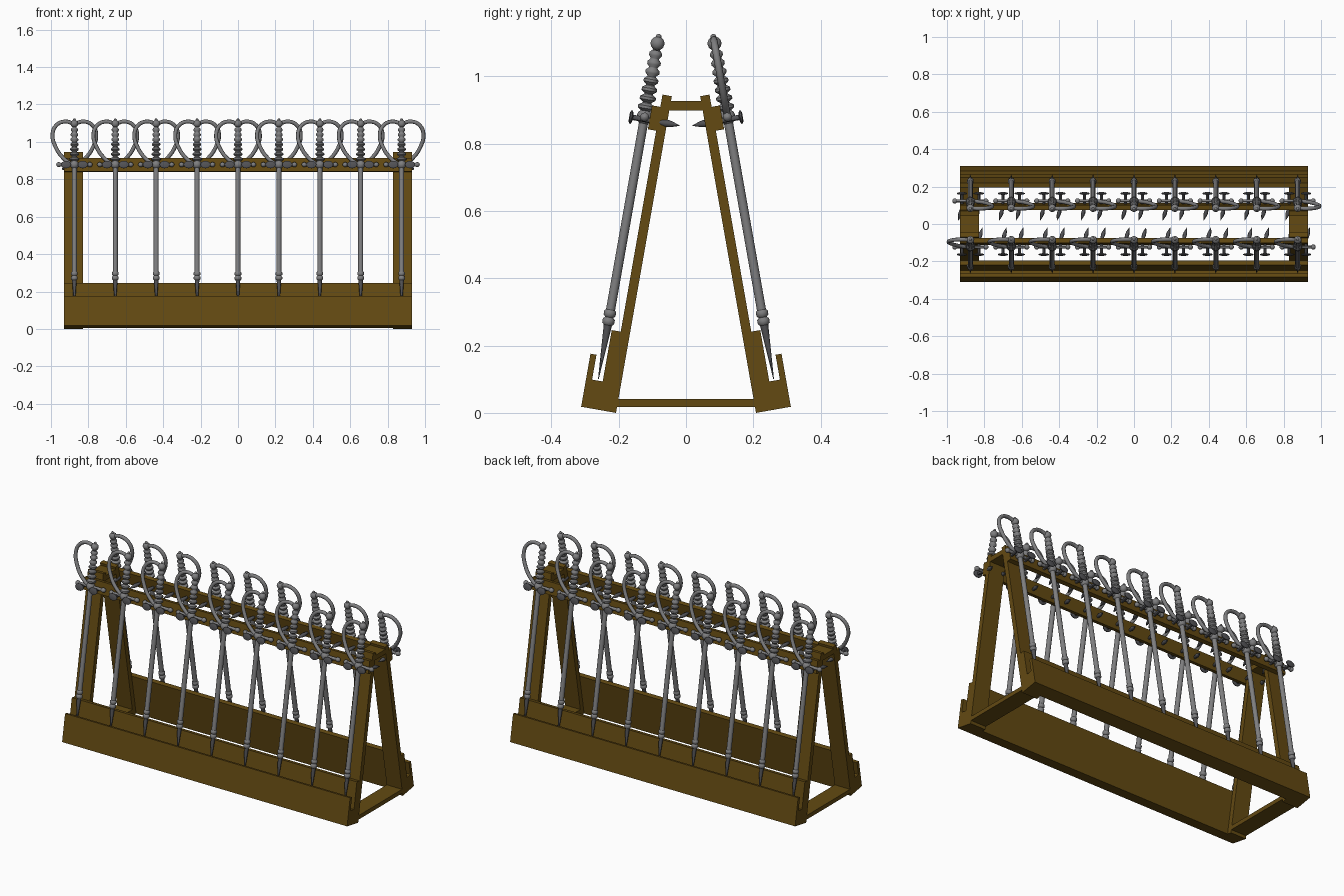
import bpy, bmesh, math
from mathutils import Matrix, Vector

cube = bpy.data.objects.get("Cube")
if cube:
    bpy.data.objects.remove(cube, do_unlink=True)


def material(name, color):
    m = bpy.data.materials.new(name)
    m.use_nodes = True
    m.diffuse_color = (*color, 1)
    m.node_tree.nodes["Principled BSDF"].inputs["Base Color"].default_value = (*color, 1)
    return m


WOOD = material("brown wood", (0.125, 0.068, 0.006))
STEEL = material("grey steel", (0.21, 0.21, 0.215))
DARK = material("dark steel", (0.085, 0.085, 0.092))

# Leaning frame of one side: x along the rack, y inward, z up the slope
LEAN = Matrix.Translation((0, -0.208, 0)) @ Matrix.Rotation(math.radians(-10), 4, "X")
SIDES = {"front": LEAN, "back": Matrix.Rotation(math.pi, 4, "Z") @ LEAN}


def place(name, mesh, matrix):
    ob = bpy.data.objects.new(name, mesh)
    bpy.context.collection.objects.link(ob)
    ob.matrix_world = matrix
    return ob


def finish(bm, name, mat, smooth=True):
    bmesh.ops.recalc_face_normals(bm, faces=bm.faces)
    mesh = bpy.data.meshes.new(name)
    bm.to_mesh(mesh)
    bm.free()
    mesh.materials.append(mat)
    if smooth:
        for p in mesh.polygons:
            p.use_smooth = True
        mesh.set_sharp_from_angle(angle=math.radians(45))
    return mesh


def box(name, xs, ys, zs, matrix=Matrix()):
    bm = bmesh.new()
    bmesh.ops.create_cube(bm, size=1)
    for v in bm.verts:
        for i, (a, b) in enumerate((xs, ys, zs)):
            v.co[i] = a if v.co[i] < 0 else b
    place(name, finish(bm, name, WOOD, False), matrix)


def lathe(bm, profile, matrix=Matrix(), sides=12):
    """Revolve (radius, height) points about z, then move into place."""
    rings = []
    for r, z in profile:
        rings.append([bm.verts.new(matrix @ Vector((
            r * math.cos(2 * math.pi * k / sides),
            r * math.sin(2 * math.pi * k / sides), z))) for k in range(sides)])
    for a, b in zip(rings, rings[1:]):
        for k in range(sides):
            n = (k + 1) % sides
            bm.faces.new((a[k], a[n], b[n], b[k]))
    bm.faces.new(rings[0])
    bm.faces.new(rings[-1])


def ball(r, z, steps=6):
    return [(max(r * math.sin(math.pi * i / steps), 0.0008),
             z - r * math.cos(math.pi * i / steps)) for i in range(steps + 1)]


# Wooden rack: each leaning side
for side, m in SIDES.items():
    for end, x in (("right", -0.88), ("left", 0.88)):
        box(f"{side}_{end}_leg", (x - 0.05, x + 0.05), (-0.028, 0), (0, 0.955), m)
    full = (-0.93, 0.93)
    box(f"{side}_trough_floor", full, (-0.105, -0.028), (0, 0.085), m)
    box(f"{side}_trough_lip", full, (-0.105, -0.087), (0.08, 0.16), m)
    box(f"{side}_trough_backboard", full, (-0.055, -0.028), (0.08, 0.24), m)
    box(f"{side}_top_rail", full, (-0.053, -0.028), (0.846, 0.918), m)

# Ties joining the two sides at each end
for end, x in (("right", -0.88), ("left", 0.88)):
    span = (x - 0.05, x + 0.05)
    box(f"{end}_top_tie", span, (-0.052, 0.052), (0.898, 0.926))
    box(f"{end}_bottom_tie", span, (-0.206, 0.206), (0.017, 0.041))

# Blade with double collar near the point
V = 0.069
AXIS = Matrix.Translation((0, -V, 0))
bm = bmesh.new()
lathe(bm, [(0.0135, 0.28), (0.0135, 0.9)], AXIS)
for z in (0.264, 0.288):
    lathe(bm, [(0.012, z - 0.012), (0.018, z - 0.006), (0.018, z + 0.006), (0.012, z + 0.012)], AXIS)
blade = finish(bm, "blade", STEEL)

# Dark sharpened point
bm = bmesh.new()
lathe(bm, [(0.001, 0.09), (0.0125, 0.256)], AXIS, 8)
point = finish(bm, "blade_point", DARK)

# Ribbed grip and round pommel
bm = bmesh.new()
ribs = [(0.016, 0.885)]
for i in range(7):
    z, r = 0.91 + 0.0265 * i, 0.025 - 0.001 * i
    ribs += [(0.013, z - 0.012), (r, z - 0.004), (r, z + 0.004), (0.013, z + 0.012)]
lathe(bm, ribs, AXIS)
lathe(bm, ball(0.021, 1.102), AXIS)
lathe(bm, ball(0.008, 1.123), AXIS, 8)
grip = finish(bm, "grip", STEEL)

# Cross guard with ball ends
bm = bmesh.new()
lathe(bm, ball(0.024, 0.88), AXIS)
ACROSS = Matrix.Translation((0, -V, 0.88)) @ Matrix.Rotation(math.pi / 2, 4, "Y")
lathe(bm, [(0.009, -0.085), (0.009, 0.085)], ACROSS, 8)
for x in (-0.083, 0.083):
    lathe(bm, ball(0.014, x), ACROSS, 8)
guard = finish(bm, "cross_guard", STEEL)

# Curved knuckle bow from pommel to guard
curve = bpy.data.curves.new("knuckle_bow_path", "CURVE")
curve.dimensions = "3D"
curve.bevel_depth = 0.0105
curve.bevel_resolution = 2
curve.resolution_u = 5
curve.use_fill_caps = True
path = [(0, 1.1), (-0.05, 1.114), (-0.098, 1.092), (-0.117, 1.04),
        (-0.1, 0.975), (-0.062, 0.918), (-0.015, 0.88)]
spline = curve.splines.new("BEZIER")
spline.bezier_points.add(len(path) - 1)
for p, (x, z) in zip(spline.bezier_points, path):
    p.co = (x, -V, z)
    p.handle_left_type = p.handle_right_type = "AUTO"
temp = place("knuckle_bow_path", curve, Matrix())
bpy.context.view_layer.update()
bow = bpy.data.meshes.new_from_object(temp.evaluated_get(bpy.context.evaluated_depsgraph_get()))
bpy.data.objects.remove(temp, do_unlink=True)
bow.materials.clear()
bow.materials.append(STEEL)
for p in bow.polygons:
    p.use_smooth = True

# Pair of pegs: oval head outside, stem through the rail, pointed tip inside
bm = bmesh.new()
INWARD = Matrix.Rotation(-math.pi / 2, 4, "X")
for x in (-0.045, 0.045):
    base = Matrix.Translation((x, 0, 0.873))
    lathe(bm, [(0.012, -0.114), (0.02, -0.111), (0.02, -0.106), (0.008, -0.102)],
          base @ Matrix.Diagonal((1.35, 1, 1, 1)) @ INWARD)
    lathe(bm, [(0.008, -0.106), (0.008, -0.025)], base @ INWARD, 8)
    swing = base @ Matrix.Translation((0, -0.03, 0)) @ Matrix.Rotation(math.radians(-16), 4, "Z")
    lathe(bm, [(0.007, 0), (0.0115, 0.03), (0.009, 0.045), (0.001, 0.07)], swing @ INWARD, 8)
pegs = finish(bm, "pegs", DARK)

# Nine swords along each side
for side, m in SIDES.items():
    for i in range(9):
        spot = m @ Matrix.Translation(((i - 4) * 0.2187, 0, 0))
        for part, mesh in (("blade", blade), ("blade_point", point), ("grip", grip),
                           ("cross_guard", guard), ("knuckle_bow", bow), ("pegs", pegs)):
            place(f"{side}_{part}_{i + 1}", mesh, spot)
